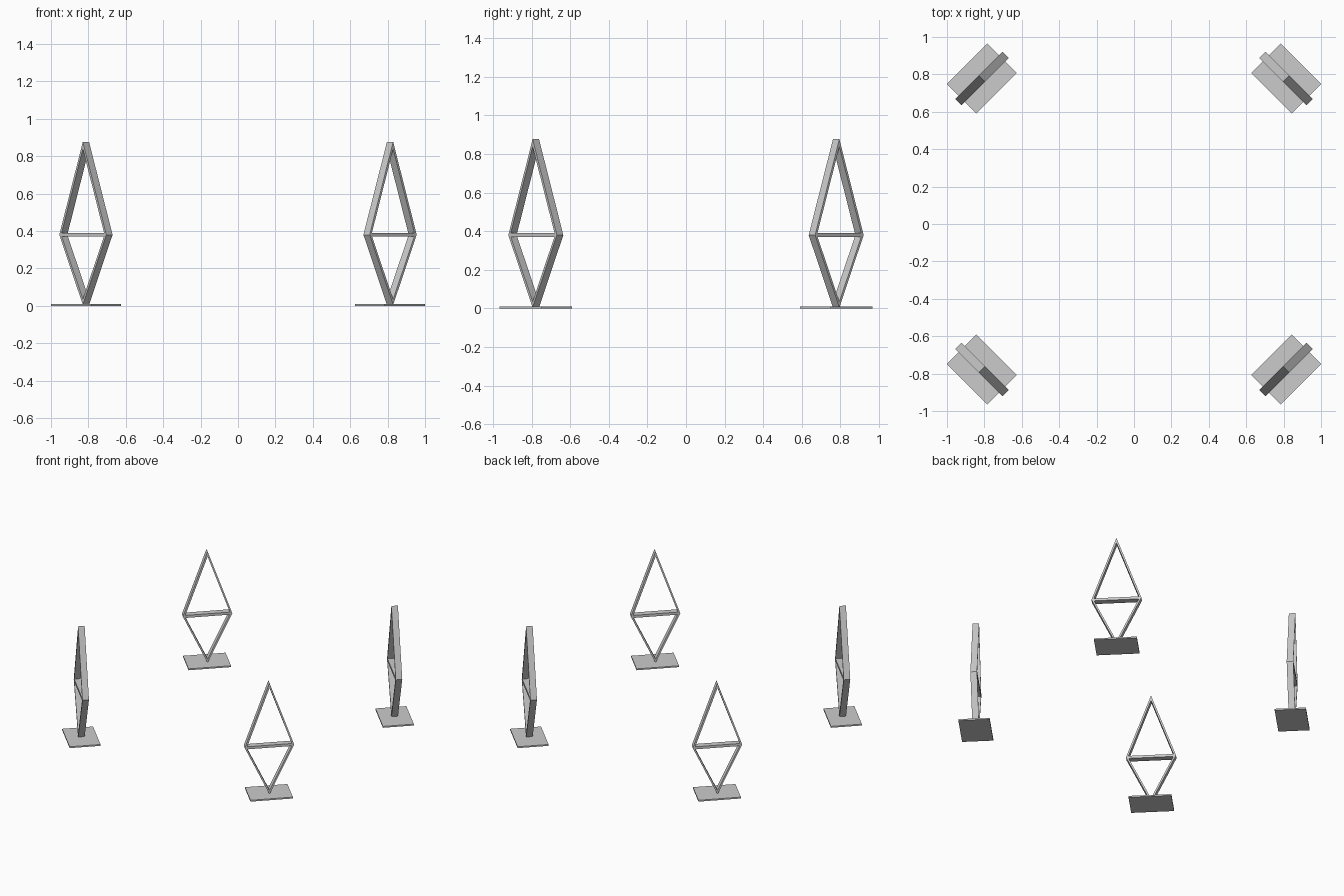
import bpy, bmesh, math

if "Cube" in bpy.data.objects:
    bpy.data.objects.remove(bpy.data.objects["Cube"])

CX, CY = 0.813, 0.778          # stand positions
DEPTH = 0.047                  # frame depth
W, TOP, MID, LOW = 0.178, 0.877, 0.38, 0.005   # diamond corners
T = 0.013                      # rod thickness


def prisms(name, polys, depth):
    """Extrude XZ outlines symmetrically along local Y into one mesh."""
    bm = bmesh.new()
    for poly in polys:
        a = [bm.verts.new((x, -depth / 2, z)) for x, z in poly]
        b = [bm.verts.new((x, depth / 2, z)) for x, z in poly]
        bm.faces.new(a)
        bm.faces.new(b[::-1])
        for i in range(len(poly)):
            j = (i + 1) % len(poly)
            bm.faces.new((a[j], a[i], b[i], b[j]))
    bmesh.ops.recalc_face_normals(bm, faces=bm.faces)
    mesh = bpy.data.meshes.new(name)
    bm.to_mesh(mesh)
    bm.free()
    ob = bpy.data.objects.new(name, mesh)
    bpy.context.collection.objects.link(ob)
    return ob


# inner corners of the mitred diamond
up, dn = TOP - MID, MID - LOW
in_top = TOP - T * math.hypot(W, up) / W
in_low = LOW + T * math.hypot(W, dn) / W
in_w = W * (in_top - MID) / up

rods = []
for s in (-1, 1):
    rods.append([(0, TOP), (s * W, MID), (s * in_w, MID), (0, in_top)])
    rods.append([(0, LOW), (s * W, MID), (s * in_w, MID), (0, in_low)])

# crossbar tapers into the inner corners
h = 0.01
xu, xd = in_w - h * W / up, in_w - h * W / dn
bar = [(in_w, MID), (xu, MID + h), (-xu, MID + h),
       (-in_w, MID), (-xd, MID - h), (xd, MID - h)]

# base plate outline
plate = [(-0.153, 0), (0.153, 0), (0.153, 0.011), (-0.153, 0.011)]

for sx, side in ((-1, "left"), (1, "right")):
    for sy, end in ((-1, "front"), (1, "back")):
        for part, polys, depth in (("leg_frame", rods, DEPTH),
                                   ("leg_crossbar", [bar], DEPTH),
                                   ("foot_plate", [plate], 0.223)):
            ob = prisms(f"{end}_{side}_{part}", polys, depth)
            ob.location = (sx * CX, sy * CY, 0)
            ob.rotation_euler.z = -sx * sy * math.pi / 4
